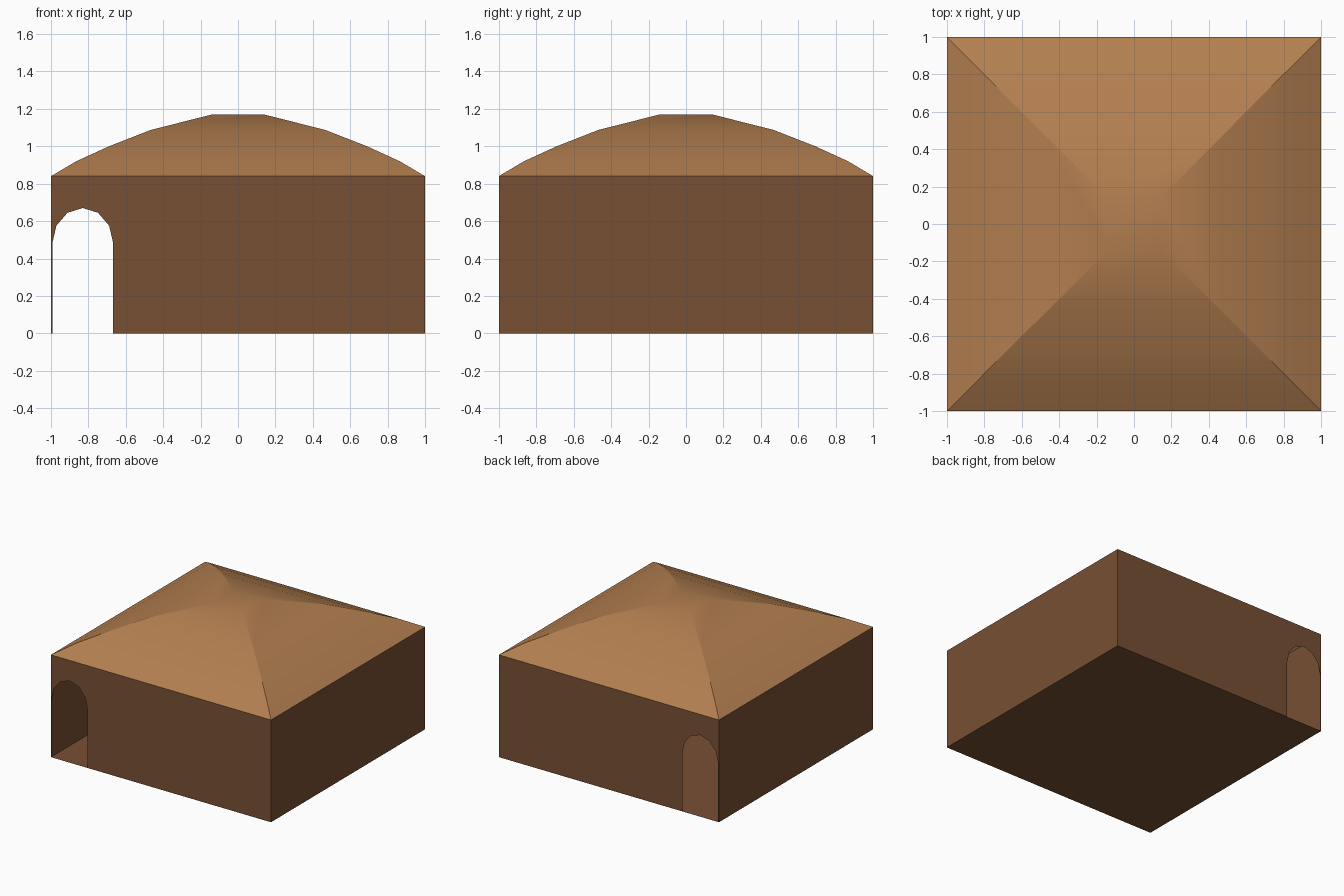
import bpy, bmesh, math

if "Cube" in bpy.data.objects:
    bpy.data.objects.remove(bpy.data.objects["Cube"])

EAVE = 0.84                                     # wall height
DOOR_X, DOOR_R, SPRING, RISE = -0.83, 0.163, 0.48, 0.19


def material(name, color):
    mat = bpy.data.materials.new(name)
    mat.diffuse_color = (*color, 1)
    mat.use_nodes = True
    mat.node_tree.nodes["Principled BSDF"].inputs["Base Color"].default_value = mat.diffuse_color
    return mat


def finish(name, bm, mat):
    mesh = bpy.data.meshes.new(name)
    bm.to_mesh(mesh)
    bm.free()
    mesh.materials.append(mat)
    obj = bpy.data.objects.new(name, mesh)
    bpy.context.collection.objects.link(obj)
    return obj


def sheet(name, points, mat):
    bm = bmesh.new()
    bm.faces.new([bm.verts.new(p) for p in points])
    return finish(name, bm, mat)


wall_mat = material("dark_clay", (0.19, 0.08, 0.035))
roof_mat = material("light_clay", (0.45, 0.21, 0.08))

# Thin front and back walls, each with an arched doorway near the -x corner
arch = [(DOOR_X - DOOR_R * math.cos(math.pi * i / 6),
         SPRING + RISE * math.sin(math.pi * i / 6)) for i in range(7)]
outline = ([(-1, 0), (DOOR_X - DOOR_R, 0)] + arch
           + [(DOOR_X + DOOR_R, 0), (1, 0), (1, EAVE), (-1, EAVE)])
sheet("front_wall", [(x, -1, z) for x, z in outline], wall_mat)
sheet("back_wall", [(x, 1, z) for x, z in reversed(outline)], wall_mat)

# Plain side walls and floor
side = [(-1, 0), (1, 0), (1, EAVE), (-1, EAVE)]
sheet("right_wall", [(1, y, z) for y, z in side], wall_mat)
sheet("left_wall", [(-1, y, z) for y, z in reversed(side)], wall_mat)
sheet("floor", [(-1, -1, 0), (-1, 1, 0), (1, 1, 0), (1, -1, 0)], wall_mat)

# Curved hipped roof: square rings stepping in to a flat cap
profile = [(1, EAVE), (0.865, 0.92), (0.69, 1.0), (0.465, 1.088), (0.138, 1.17)]
bm = bmesh.new()
rings = [[bm.verts.new((sx * r, sy * r, z))
          for sx, sy in ((-1, -1), (1, -1), (1, 1), (-1, 1))] for r, z in profile]
for low, high in zip(rings, rings[1:]):
    for i in range(4):
        j = (i + 1) % 4
        bm.faces.new((low[i], low[j], high[j], high[i]))
    for a, b in zip(low, high):                 # keep the hips crisp
        bm.edges.get((a, b)).smooth = False
bm.faces.new(rings[-1])
for face in bm.faces:
    face.smooth = True
finish("roof", bm, roof_mat)
